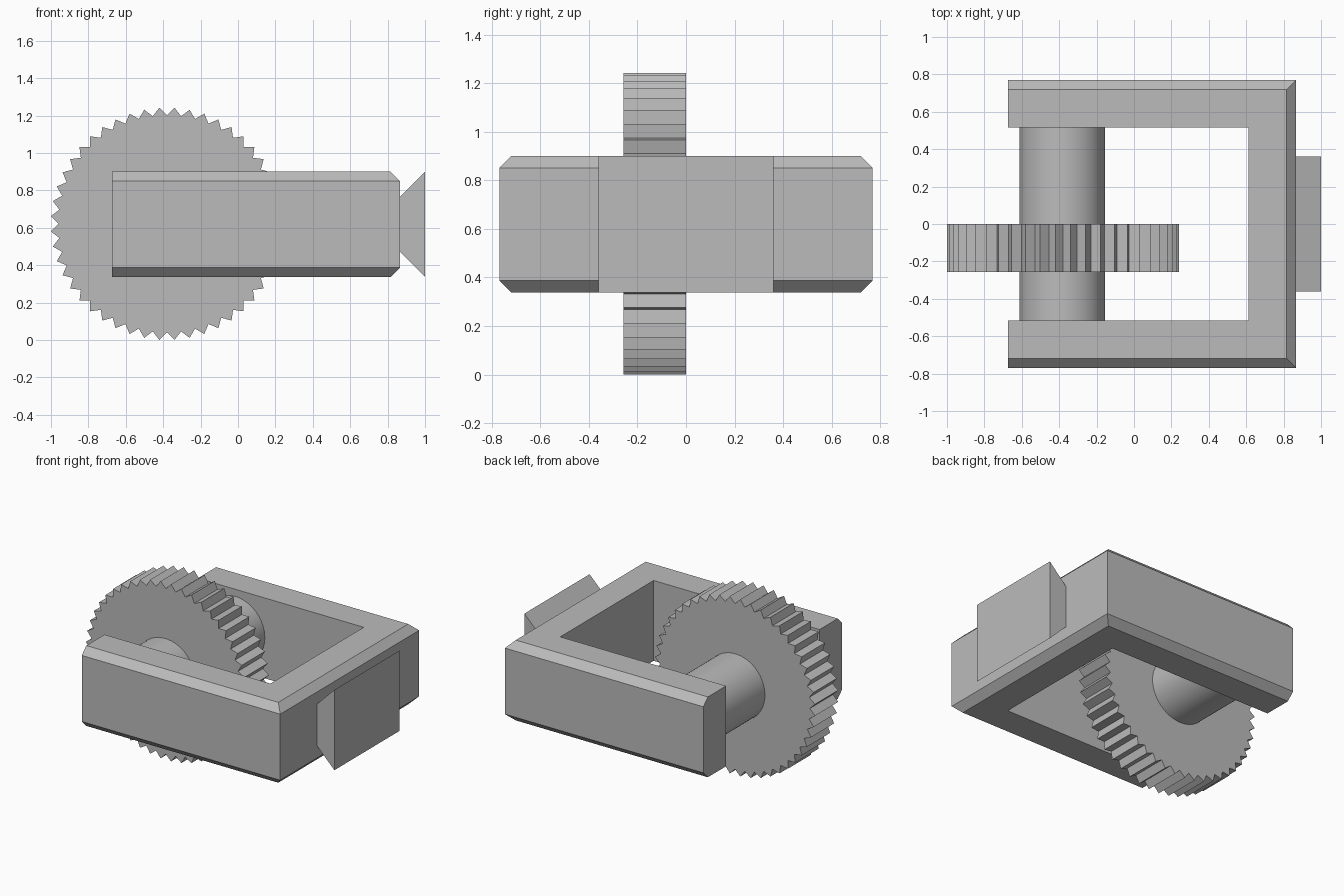
import bpy, bmesh, math

if "Cube" in bpy.data.objects:
    bpy.data.objects.remove(bpy.data.objects["Cube"], do_unlink=True)

grey = bpy.data.materials.new("plain grey")
grey.use_nodes = True
colour = (0.5, 0.5, 0.5, 1)
grey.diffuse_color = colour
grey.node_tree.nodes["Principled BSDF"].inputs["Base Color"].default_value = colour

AXIS_X, AXIS_Z = -0.38, 0.621


def loft(name, sections):
    """Join matching closed outlines into a capped solid."""
    bm = bmesh.new()
    rings = [[bm.verts.new(p) for p in s] for s in sections]
    for a, b in zip(rings, rings[1:]):
        for i in range(len(a)):
            j = (i + 1) % len(a)
            bm.faces.new((a[i], a[j], b[j], b[i]))
    bm.faces.new(rings[0])
    bm.faces.new(rings[-1])
    bmesh.ops.recalc_face_normals(bm, faces=bm.faces)
    mesh = bpy.data.meshes.new(name)
    bm.to_mesh(mesh)
    bm.free()
    mesh.materials.append(grey)
    obj = bpy.data.objects.new(name, mesh)
    bpy.context.collection.objects.link(obj)
    return obj


# U-shaped frame, with its outer top and bottom edges chamfered
def frame_outline(z, inset):
    back, end, side = -0.673, 0.866 - inset, 0.769 - inset
    inner_end, inner_side = 0.613, 0.517
    half = [(back, inner_side), (back, side), (end, side)]
    outer = half + [(x, -y) for x, y in reversed(half)]
    return [(x, y, z) for x, y in outer + [(inner_end, -inner_side), (inner_end, inner_side)]]


BOTTOM, TOP, CHAMFER = 0.337, 0.9, 0.05
loft("frame", [frame_outline(BOTTOM, CHAMFER), frame_outline(BOTTOM + CHAMFER, 0),
               frame_outline(TOP - CHAMFER, 0), frame_outline(TOP, CHAMFER)])

# Dovetail mount, flaring away from the frame
mid = (BOTTOM + TOP) / 2
dovetail = [(0.866, mid - 0.147), (1.0, BOTTOM), (1.0, TOP), (0.866, mid + 0.147)]
loft("dovetail_mount", [[(x, y, z) for x, z in dovetail] for y in (-0.361, 0.361)])


# Toothed wheel: points alternate between tooth tips and valleys
def wheel_outline(y, teeth=48):
    points = []
    for i in range(teeth * 2):
        a = math.pi * i / teeth
        r = 0.622 if i % 2 else 0.58
        points.append((AXIS_X + r * math.cos(a), y, AXIS_Z + r * math.sin(a)))
    return points


loft("toothed_wheel", [wheel_outline(-0.257), wheel_outline(0)])

# Axle between the two arms
bpy.ops.mesh.primitive_cylinder_add(vertices=64, radius=0.229, depth=1.034,
                                    location=(AXIS_X - 0.003, 0, AXIS_Z),
                                    rotation=(math.pi / 2, 0, 0))
axle = bpy.context.object
axle.name = "axle"
axle.data.materials.append(grey)
bpy.ops.object.shade_smooth_by_angle()
